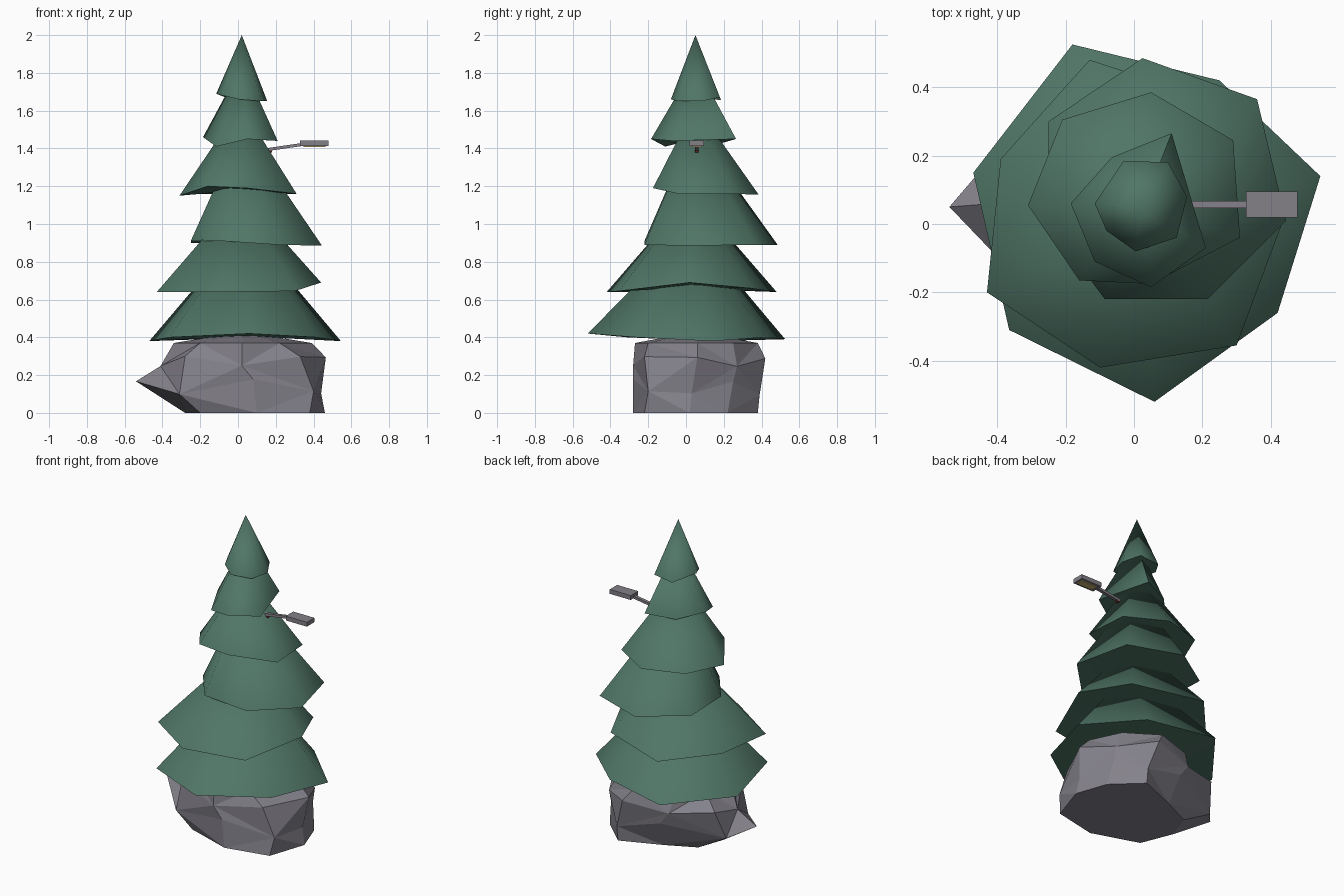
import bpy, bmesh, math, random
from mathutils import Vector

random.seed(7)
cube = bpy.data.objects.get("Cube")
if cube:
    bpy.data.objects.remove(cube, do_unlink=True)


def material(name, rgb):
    m = bpy.data.materials.new(name)
    m.use_nodes = True
    m.diffuse_color = (*rgb, 1)
    m.node_tree.nodes["Principled BSDF"].inputs["Base Color"].default_value = (*rgb, 1)
    return m


green = material("pine green", (0.08, 0.18, 0.135))
stone = material("stone grey", (0.23, 0.22, 0.255))
metal = material("lamp grey", (0.23, 0.215, 0.245))
yellow = material("lamp yellow", (0.55, 0.42, 0.16))
red = material("dark red", (0.1, 0.02, 0.015))


def finish(bm, name, mat, smooth=None):
    bmesh.ops.recalc_face_normals(bm, faces=bm.faces)
    mesh = bpy.data.meshes.new(name)
    bm.to_mesh(mesh)
    bm.free()
    mesh.materials.append(mat)
    obj = bpy.data.objects.new(name, mesh)
    bpy.context.collection.objects.link(obj)
    if smooth:
        bpy.ops.object.select_all(action="DESELECT")
        obj.select_set(True)
        bpy.context.view_layer.objects.active = obj
        bpy.ops.object.shade_smooth_by_angle(angle=math.radians(smooth))
    return obj


def tier(name, apex, rim):
    """Cone of foliage over an uneven rim, closed underneath."""
    bm = bmesh.new()
    ring = [bm.verts.new(p) for p in rim]
    top = bm.verts.new(apex)
    low = bm.verts.new((apex[0], apex[1], sum(p[2] for p in rim) / len(rim) + 0.01))
    for a, b in zip(ring, ring[1:] + ring[:1]):
        bm.faces.new((a, b, top))
        bm.faces.new((b, a, low))
    return finish(bm, name, green, 70)


# Foliage, from the widest skirt to the tip
tier("foliage_1", (0.04, 0.03, 0.98), [
    (0.06, -0.52, 0.42), (0.42, -0.26, 0.4), (0.545, 0.14, 0.38), (0.25, 0.42, 0.4),
    (-0.18, 0.525, 0.39), (-0.47, 0.15, 0.38), (-0.365, -0.31, 0.4)])
tier("foliage_2", (0.02, 0.03, 1.16), [
    (-0.1, -0.42, 0.64), (0.3, -0.355, 0.645), (0.44, 0.02, 0.69), (0.3, 0.34, 0.66),
    (-0.13, 0.48, 0.64), (-0.39, 0.19, 0.65), (-0.43, -0.2, 0.64)])
tier("foliage_3", (0.02, 0.04, 1.51), [
    (-0.085, -0.22, 0.91), (0.215, -0.22, 0.89), (0.445, 0.01, 0.885), (0.36, 0.365, 0.89),
    (0.025, 0.485, 0.89), (-0.25, 0.3, 0.9), (-0.25, 0, 0.91)])
tier("foliage_4", (0.015, 0.05, 1.63), [
    (-0.16, -0.165, 1.2), (0.05, -0.175, 1.19), (0.31, -0.04, 1.16), (0.29, 0.245, 1.16),
    (0.05, 0.385, 1.155), (-0.21, 0.305, 1.16), (-0.31, 0.055, 1.15)])
tier("foliage_5", (0.025, 0.05, 1.85), [
    (0.05, -0.185, 1.45), (0.21, -0.07, 1.44), (0.11, 0.265, 1.45),
    (-0.065, 0.195, 1.43), (-0.185, 0.06, 1.46), (-0.115, -0.11, 1.41)])
tier("foliage_6", (0.02, 0.05, 2), [
    (0.005, -0.08, 1.66), (0.125, -0.04, 1.65), (0.155, 0.08, 1.65), (0.1, 0.18, 1.67),
    (-0.03, 0.185, 1.655), (-0.115, 0.06, 1.69), (-0.08, -0.02, 1.68)])

# Craggy boulder: stacked rings whose corners alternate up and down by zigzag
levels = [
    (0, 0, [(0.46, 0.02), (0.39, 0.22), (0.22, 0.38), (-0.03, 0.28), (-0.22, 0.19),
            (-0.28, 0.02), (-0.2, -0.18), (0.1, -0.28), (0.38, -0.22)]),
    (0.14, 0.035, [(0.44, 0.03), (0.36, 0.25), (0.22, 0.39), (-0.06, 0.35), (-0.42, 0.19),
                   (-0.54, 0.05), (-0.31, -0.19), (0.08, -0.28), (0.4, -0.2)]),
    (0.27, -0.025, [(0.465, 0.06), (0.36, 0.27), (0.16, 0.42), (-0.12, 0.35), (-0.38, 0.25),
                    (-0.41, 0.06), (-0.28, -0.17), (0.02, -0.28), (0.33, -0.22)]),
    (0.37, 0, [(0.39, 0.06), (0.3, 0.25), (0.1, 0.38), (-0.14, 0.3), (-0.27, 0.18),
               (-0.34, 0.02), (-0.2, -0.17), (0.02, -0.27), (0.22, -0.2)]),
]
bm = bmesh.new()
rings = []
for z, zigzag, points in levels:
    ring = []
    for k, (x, y) in enumerate(points):
        step = zigzag if k % 2 else -zigzag
        ring.append(bm.verts.new((x, y, z + step + random.uniform(-0.3, 0.3) * zigzag)))
    rings.append(ring)
for i, (lower, upper) in enumerate(zip(rings, rings[1:])):
    n = len(lower)
    for k in range(n):
        a, b, c, d = lower[k], lower[(k + 1) % n], upper[(k + 1) % n], upper[k]
        if (i + k) % 2:
            bm.faces.new((a, b, c))
            bm.faces.new((a, c, d))
        else:
            bm.faces.new((a, b, d))
            bm.faces.new((b, c, d))
bm.faces.new(rings[0][::-1])
crown = bm.verts.new((0.03, 0.05, 0.43))
for a, b in zip(rings[-1], rings[-1][1:] + rings[-1][:1]):
    bm.faces.new((a, b, crown))
finish(bm, "boulder", stone)


def box(name, low, high, mat, rise=0):
    """Box between two corners; its +x end is raised by rise."""
    bm = bmesh.new()
    bmesh.ops.create_cube(bm, size=1)
    low, high = Vector(low), Vector(high)
    for v in bm.verts:
        right = v.co.x > 0
        v.co = Vector([l + (h - l) * (c + 0.5) for l, h, c in zip(low, high, v.co)])
        v.co.z += rise if right else 0
    return finish(bm, name, mat)


# Lamp on an arm reaching out of the foliage
box("lamp_arm", (0.1, 0.047, 1.378), (0.34, 0.067, 1.394), metal, 0.035)
box("lamp_head", (0.328, 0.019, 1.413), (0.478, 0.095, 1.441), metal)
box("lamp_lens", (0.348, 0.032, 1.408), (0.463, 0.082, 1.413), yellow)
box("arm_bracket", (0.14, 0.048, 1.378), (0.18, 0.066, 1.39), red)
